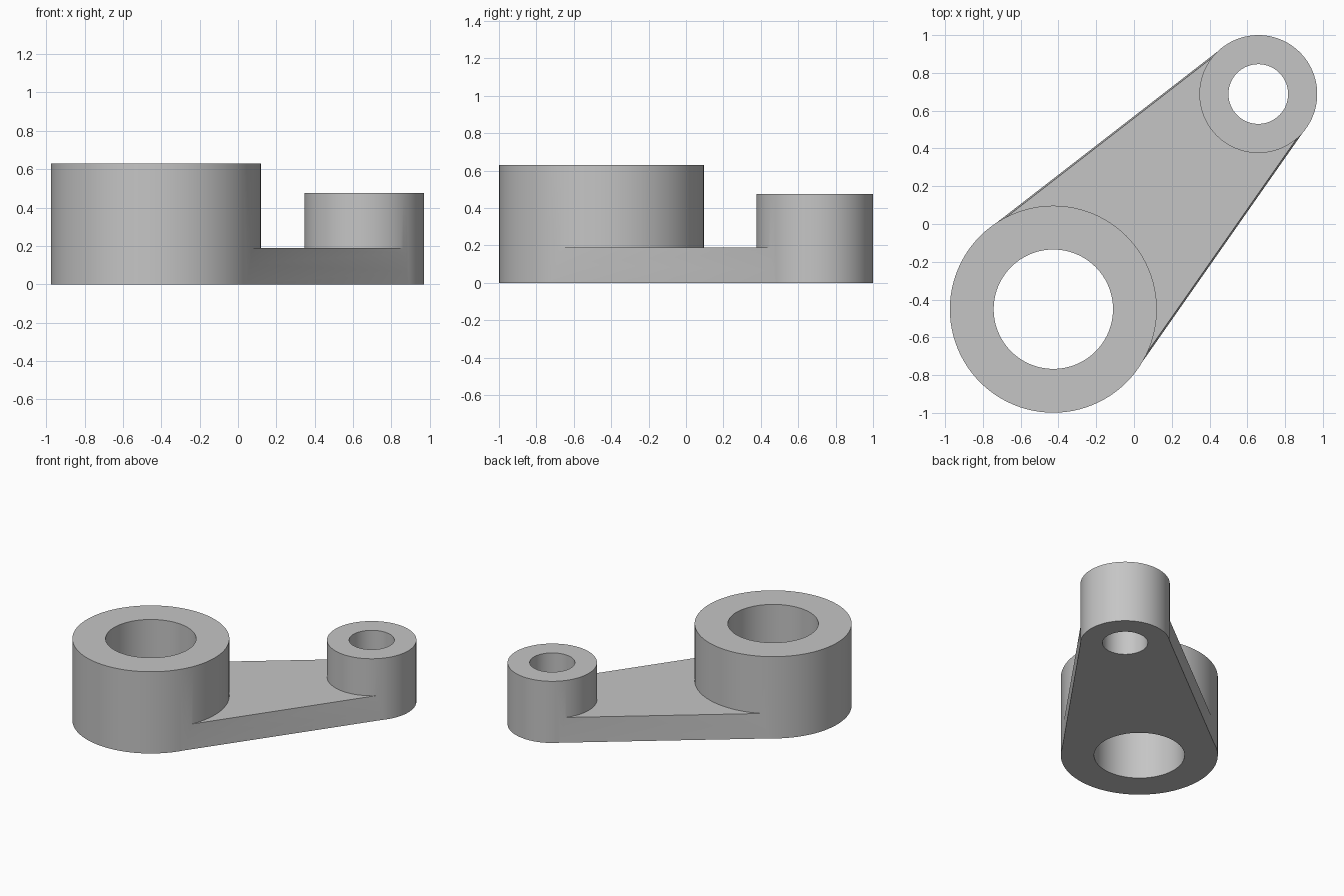
import bpy, bmesh, math
from mathutils import Vector

if "Cube" in bpy.data.objects:
    bpy.data.objects.remove(bpy.data.objects["Cube"], do_unlink=True)

grey = bpy.data.materials.new("plain grey")
grey.use_nodes = True
colour = (0.56, 0.56, 0.56, 1)
grey.diffuse_color = colour
grey.node_tree.nodes["Principled BSDF"].inputs["Base Color"].default_value = colour

BIG, BIG_R, BIG_H, BIG_BORE = Vector((-0.427, -0.451)), 0.548, 0.63, 0.316
SMALL, SMALL_R, SMALL_H, SMALL_BORE = Vector((0.658, 0.688)), 0.312, 0.475, 0.158
WEB_H = 0.19


def finish(name, bm):
    bmesh.ops.recalc_face_normals(bm, faces=bm.faces)
    mesh = bpy.data.meshes.new(name)
    bm.to_mesh(mesh)
    bm.free()
    mesh.materials.append(grey)
    obj = bpy.data.objects.new(name, mesh)
    bpy.context.collection.objects.link(obj)
    return obj


def cylinder(name, centre, radius, bottom, top):
    bm = bmesh.new()
    bmesh.ops.create_cone(bm, cap_ends=True, segments=96, radius1=radius,
                          radius2=radius, depth=top - bottom)
    bmesh.ops.translate(bm, verts=bm.verts,
                        vec=(centre.x, centre.y, (top + bottom) / 2))
    return finish(name, bm)


def tapered_web(name):
    # Sides run tangent to both bosses, with a slight draft towards the top
    axis = SMALL - BIG
    heading = math.atan2(axis.y, axis.x)
    swing = math.acos((BIG_R - SMALL_R) / axis.length)
    bm = bmesh.new()
    rings = []
    for z, inset in ((0, 0.002), (WEB_H, 0.010)):
        ring = []
        for centre, radius, side in ((BIG, BIG_R, -1), (SMALL, SMALL_R, -1),
                                     (SMALL, SMALL_R, 1), (BIG, BIG_R, 1)):
            a = heading + side * swing
            p = centre + (radius - inset) * Vector((math.cos(a), math.sin(a)))
            ring.append(bm.verts.new((p.x, p.y, z)))
        bm.faces.new(ring)
        rings.append(ring)
    low, high = rings
    for i in range(4):
        j = (i + 1) % 4
        bm.faces.new((low[i], low[j], high[j], high[i]))
    return finish(name, bm)


def combine(body, other, operation):
    mod = body.modifiers.new(operation.lower(), "BOOLEAN")
    mod.operation = operation
    mod.solver = "EXACT"
    mod.object = other
    bpy.ops.object.modifier_apply(modifier=mod.name)
    bpy.data.objects.remove(other, do_unlink=True)


# Large boss, which becomes the whole lever arm
arm = cylinder("lever_arm", BIG, BIG_R, 0, BIG_H)
bpy.ops.object.select_all(action="DESELECT")
bpy.context.view_layer.objects.active = arm
arm.select_set(True)

# Join the web and the small boss, then cut both bores
combine(arm, tapered_web("web"), "UNION")
combine(arm, cylinder("small_boss", SMALL, SMALL_R, 0, SMALL_H), "UNION")
combine(arm, cylinder("large_bore", BIG, BIG_BORE, -0.1, 1), "DIFFERENCE")
combine(arm, cylinder("small_bore", SMALL, SMALL_BORE, -0.1, 1), "DIFFERENCE")

bpy.ops.object.shade_smooth_by_angle(angle=math.radians(30))
